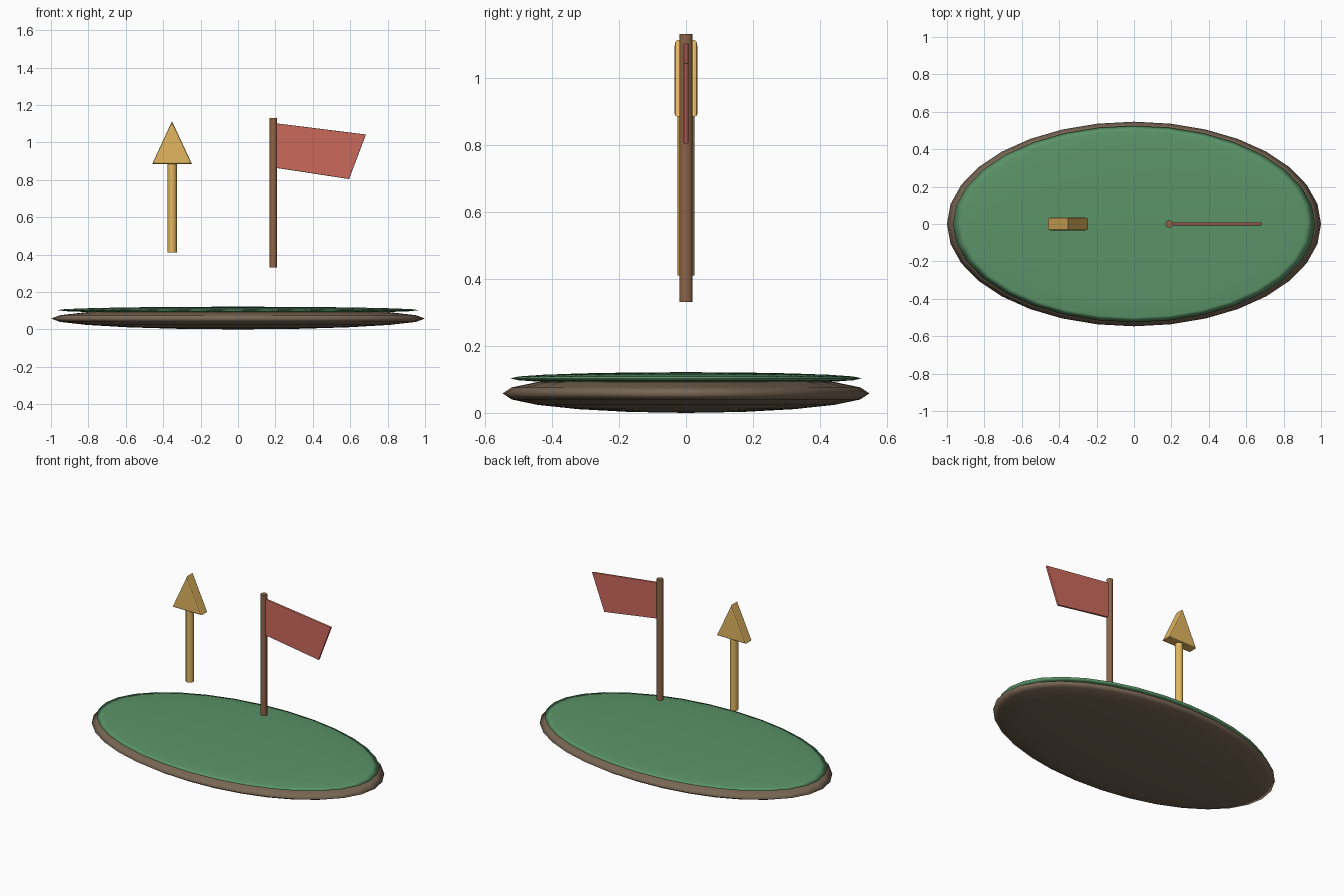
import bpy, bmesh, math

if "Cube" in bpy.data.objects:
    bpy.data.objects.remove(bpy.data.objects["Cube"])


def material(name, rgb):
    m = bpy.data.materials.new(name)
    m.diffuse_color = (*rgb, 1)
    m.use_nodes = True
    m.node_tree.nodes["Principled BSDF"].inputs["Base Color"].default_value = m.diffuse_color
    return m


EARTH = material("earth", (0.19, 0.135, 0.09))
GRASS = material("grass", (0.105, 0.296, 0.141))
WOOD = material("wood", (0.274, 0.127, 0.064))
GOLD = material("gold", (0.76, 0.47, 0.12))
RED = material("red", (0.60, 0.144, 0.107))


def disc(name, size, z, mat):
    """Flattened smooth sphere."""
    bpy.ops.mesh.primitive_uv_sphere_add(segments=32, ring_count=10, radius=1, location=(0, 0, z))
    o = bpy.context.object
    o.name = name
    o.scale = size
    bpy.ops.object.transform_apply(location=False, rotation=False, scale=True)
    bpy.ops.object.shade_smooth()
    o.data.materials.append(mat)


def rod(name, x, z0, z1, radius, sides, mat):
    """Upright round rod from z0 to z1."""
    bpy.ops.mesh.primitive_cylinder_add(vertices=sides, radius=radius, depth=z1 - z0,
                                        location=(x, 0, (z0 + z1) / 2),
                                        rotation=(0, 0, math.pi / 2))
    o = bpy.context.object
    o.name = name
    bpy.ops.object.shade_smooth_by_angle(angle=math.radians(40))
    o.data.materials.append(mat)


def plate(name, outline, depth, bevel, mat):
    """Front (x, z) outline extruded along y, with softened front and back rims."""
    bm = bmesh.new()
    face = bm.faces.new([bm.verts.new((x, -depth / 2, z)) for x, z in outline])
    ext = bmesh.ops.extrude_face_region(bm, geom=[face], use_keep_orig=True)
    moved = [v for v in ext["geom"] if isinstance(v, bmesh.types.BMVert)]
    bmesh.ops.translate(bm, verts=moved, vec=(0, depth, 0))
    bmesh.ops.recalc_face_normals(bm, faces=bm.faces)
    rims = [e for e in bm.edges if abs(e.verts[0].co.y - e.verts[1].co.y) < 1e-6]
    bmesh.ops.bevel(bm, geom=rims, offset=bevel, segments=2, profile=0.5, affect='EDGES')
    me = bpy.data.meshes.new(name)
    bm.to_mesh(me)
    bm.free()
    o = bpy.data.objects.new(name, me)
    bpy.context.collection.objects.link(o)
    me.materials.append(mat)


# Oval island base with a grass layer on top
disc("island_base", (1.0, 0.547, 0.058), 0.058, EARTH)
disc("grass_top", (0.968, 0.525, 0.0185), 0.103, GRASS)

# Floating arrow: shaft and triangular head
rod("arrow_shaft", -0.352, 0.41, 0.89, 0.025, 12, GOLD)
plate("arrow_head", [(-0.459, 0.884), (-0.246, 0.884), (-0.353, 1.113)], 0.068, 0.008, GOLD)

# Flag pole and slanted pennant
rod("flag_pole", 0.189, 0.331, 1.13, 0.0205, 10, WOOD)
plate("flag", [(0.195, 0.865), (0.594, 0.804), (0.684, 1.042), (0.195, 1.103)], 0.015, 0.003, RED)
